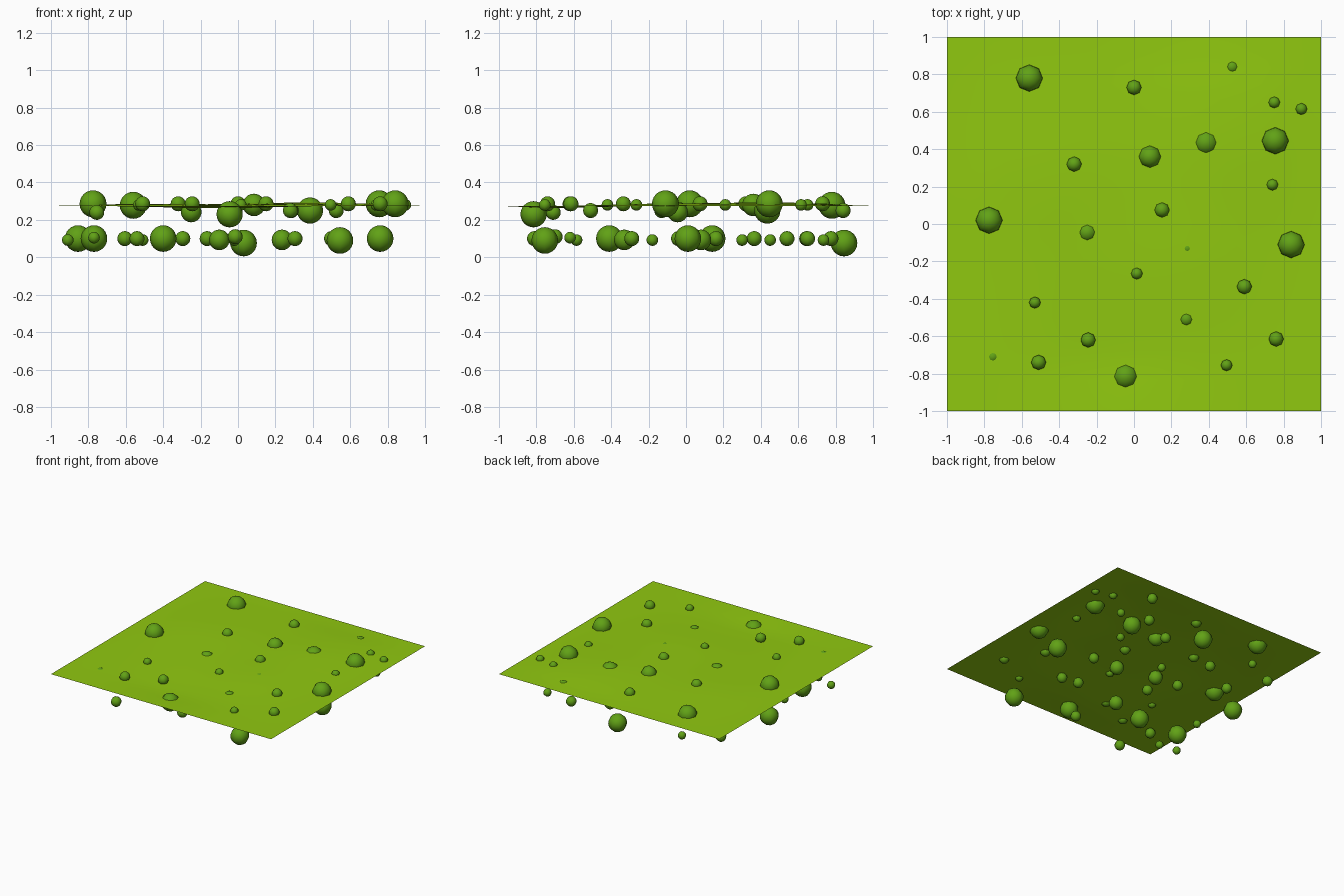
import bpy, bmesh, math
from mathutils import Matrix


def material(name, rgb):
    m = bpy.data.materials.new(name)
    m.diffuse_color = (*rgb, 1)
    return m


surface_mat = material("slime_green", (0.28, 0.58, 0.005))
bubble_mat = material("bubble_green", (0.12, 0.36, 0.008))


def finish(bm, name, mat):
    mesh = bpy.data.meshes.new(name)
    for f in bm.faces:
        f.smooth = True
    bm.to_mesh(mesh)
    bm.free()
    mesh.materials.append(mat)
    obj = bpy.data.objects.new(name, mesh)
    bpy.context.collection.objects.link(obj)


def height(x, y):
    # gentle swells that fade out at the border
    def bump(cx, cy, r, h):
        return h * math.exp(-((x - cx) ** 2 + (y - cy) ** 2) / r ** 2)
    swell = (bump(0.4, 0.45, 0.45, 0.018) + bump(-0.5, 0.3, 0.4, 0.01)
             + bump(0.3, -0.2, 0.35, 0.01) + bump(-0.1, -0.75, 0.4, -0.013))
    fade = min(1, 4 * (1 - abs(x))) * min(1, 4 * (1 - abs(y)))
    return 0.275 + swell * fade


# wavy liquid surface
bm = bmesh.new()
bmesh.ops.create_grid(bm, x_segments=24, y_segments=24, size=1)
for v in bm.verts:
    v.co.z = height(v.co.x, v.co.y)
finish(bm, "slime_surface", surface_mat)


def bubbles(name, groups):
    # each group: radius, height, positions
    bm = bmesh.new()
    for r, z, spots in groups:
        for x, y in spots:
            bmesh.ops.create_uvsphere(bm, u_segments=8, v_segments=12, radius=r,
                                      matrix=Matrix.Translation((x, y, z)))
    finish(bm, name, bubble_mat)


# bubbles breaking through the surface
bubbles("surface_bubbles", [
    (0.072, 0.286, [(-0.775, 0.02), (0.84, -0.11), (0.755, 0.445)]),
    (0.072, 0.278, [(-0.56, 0.78)]),
    (0.06, 0.28, [(0.085, 0.36)]),
    (0.07, 0.25, [(0.385, 0.435)]),
    (0.07, 0.23, [(-0.045, -0.815)]),
    (0.055, 0.242, [(-0.25, -0.045)]),
    (0.04, 0.286, [(0, 0.73), (-0.32, 0.32), (0.15, 0.075), (0.59, -0.335),
                   (-0.245, -0.62), (0.76, -0.615), (-0.51, -0.74)]),
    (0.031, 0.28, [(0.75, 0.65), (0.895, 0.615), (0.74, 0.21), (0.015, -0.265),
                   (-0.53, -0.42), (0.495, -0.755)]),
    (0.04, 0.25, [(0.525, 0.84), (0.285, -0.13), (0.28, -0.51)]),
    (0.04, 0.24, [(-0.755, -0.71)]),
])

# bubbles floating below
bubbles("lower_bubbles", [
    (0.071, 0.1, [(0.76, 0.01), (-0.4, -0.41), (-0.855, 0.14), (-0.77, -0.41)]),
    (0.071, 0.09, [(0.545, -0.755)]),
    (0.071, 0.076, [(0.03, 0.845)]),
    (0.055, 0.093, [(-0.1, -0.33), (0.235, 0.08)]),
    (0.04, 0.1, [(0.235, 0.65), (-0.295, 0.16), (-0.165, -0.04), (-0.295, 0.54),
                 (-0.77, 0.645), (0.305, -0.29), (-0.605, 0.365), (-0.54, -0.81),
                 (0.5, 0.775)]),
    (0.04, 0.11, [(-0.015, -0.7)]),
    (0.031, 0.092, [(0.51, 0.45), (-0.02, 0.3), (-0.77, -0.18), (-0.91, -0.585),
                    (-0.51, 0.78), (0.745, 0.735)]),
    (0.031, 0.105, [(-0.77, -0.62)]),
])
